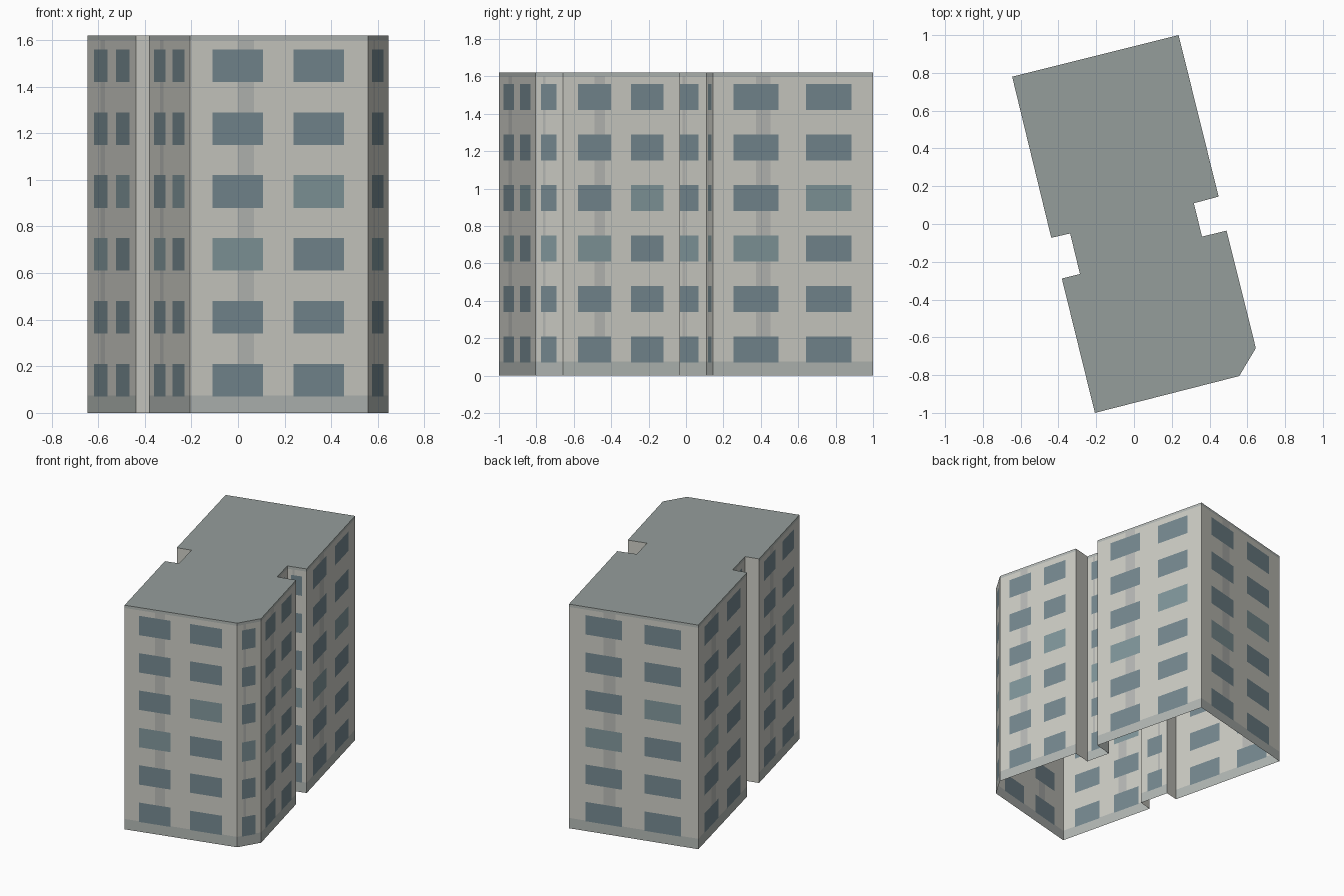
import bpy, bmesh
from mathutils import Vector

if "Cube" in bpy.data.objects:
    bpy.data.objects.remove(bpy.data.objects["Cube"])

HEIGHT, FLOORS = 1.62, 6
STOREY = HEIGHT / FLOORS

# Counter-clockwise footprint, each corner with the window count of the wall it starts
PLAN = [
    (-0.207, -1.0, 2), (0.557, -0.805, 1), (0.645, -0.657, 2),
    (0.49, -0.035, 0), (0.36, -0.067, 1), (0.317, 0.11, 1),
    (0.448, 0.145, 2), (0.236, 1.0, 2), (-0.645, 0.78, 2),
    (-0.438, -0.073, 0), (-0.338, -0.05, 1), (-0.286, -0.265, 0),
    (-0.382, -0.289, 2),
]
WINDOWS = {0: [], 1: [(0.2, 0.76)], 2: [(0.127, 0.41), (0.582, 0.865)]}
STAIN = (0.268, 0.36)
BASE, TRIM = 0.075, 1.6

COLOURS = {
    "wall": (0.61, 0.61, 0.56), "window": (0.18, 0.25, 0.28),
    "light_window": (0.22, 0.31, 0.33), "base": (0.45, 0.48, 0.46),
    "stain": (0.48, 0.49, 0.47), "roof": (0.30, 0.34, 0.33),
}
NAMES = list(COLOURS)


def make_object(name, bm):
    mesh = bpy.data.meshes.new(name)
    bmesh.ops.remove_doubles(bm, verts=bm.verts, dist=1e-5)
    bm.to_mesh(mesh)
    bm.free()
    for key in NAMES:
        mat = bpy.data.materials.get(key) or bpy.data.materials.new(key)
        mat.diffuse_color = (*COLOURS[key], 1)
        mat.use_nodes = True
        mat.node_tree.nodes["Principled BSDF"].inputs["Base Color"].default_value = mat.diffuse_color
        mesh.materials.append(mat)
    obj = bpy.data.objects.new(name, mesh)
    bpy.context.collection.objects.link(obj)
    return obj


def cell_kind(u, z, windows):
    """Which finish covers a spot on a wall: u runs 0..1 along it."""
    floor, h = int(z / STOREY), z % STOREY
    for col, (a, b) in enumerate(windows):
        if a < u < b and 0.07 < h < 0.21:
            return "light_window" if floor == 2 + col else "window"
    if not windows:
        return "wall"
    if z < BASE or z > TRIM:
        return "base"
    return "stain" if STAIN[0] < u < STAIN[1] else "wall"


# Walls: each one a flat grid of cells split along window edges
bm = bmesh.new()
z_cuts = sorted({0, BASE, TRIM, HEIGHT}
                | {f * STOREY + h for f in range(FLOORS) for h in (0.07, 0.21)})
for i, (x, y, count) in enumerate(PLAN):
    a, b = Vector((x, y, 0)), Vector((*PLAN[(i + 1) % len(PLAN)][:2], 0))
    windows = WINDOWS[count]
    u_cuts = sorted({0, 1, *(STAIN if windows else ()), *(e for w in windows for e in w)})
    for u0, u1 in zip(u_cuts, u_cuts[1:]):
        for z0, z1 in zip(z_cuts, z_cuts[1:]):
            corners = [(u0, z0), (u1, z0), (u1, z1), (u0, z1)]
            face = bm.faces.new([bm.verts.new(a.lerp(b, u) + Vector((0, 0, z)))
                                 for u, z in corners])
            kind = cell_kind((u0 + u1) / 2, (z0 + z1) / 2, windows)
            face.material_index = NAMES.index(kind)
make_object("walls", bm)

# Flat roof; the underside stays open
bm = bmesh.new()
roof = bm.faces.new([bm.verts.new((x, y, HEIGHT)) for x, y, _ in PLAN])
roof.material_index = NAMES.index("roof")
make_object("roof", bm)
